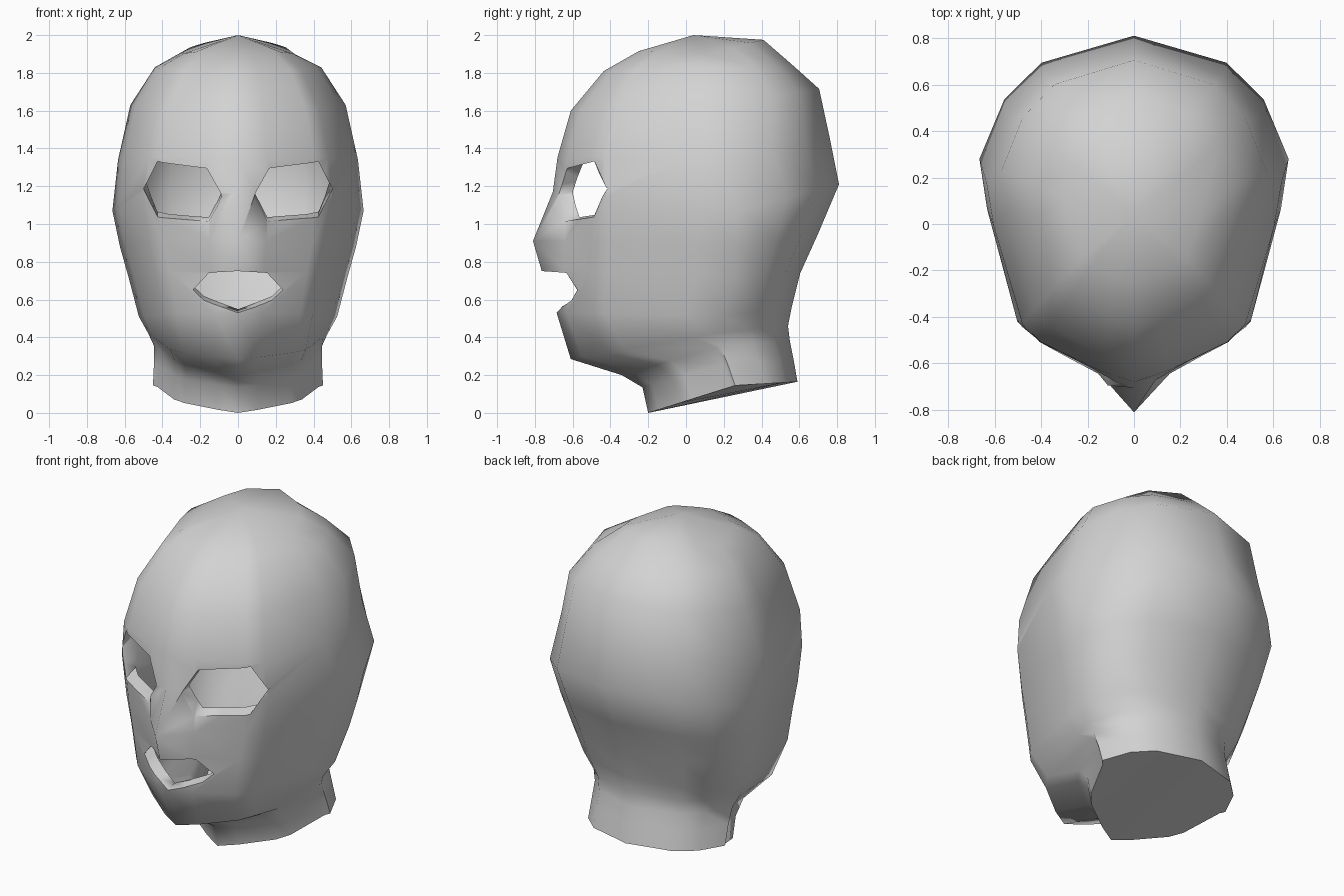
import bpy
import bmesh
import math
from mathutils import Vector

cube = bpy.data.objects.get("Cube")
if cube:
    bpy.data.objects.remove(cube, do_unlink=True)


def make_material(name, colour):
    material = bpy.data.materials.new(name)
    material.use_nodes = True
    material.diffuse_color = colour
    for node in material.node_tree.nodes:
        if node.type == 'BSDF_PRINCIPLED':
            node.inputs["Base Color"].default_value = colour
    return material


def finish_object(name, bm):
    bmesh.ops.recalc_face_normals(bm, faces=bm.faces)
    mesh = bpy.data.meshes.new(name)
    bm.to_mesh(mesh)
    bm.free()
    obj = bpy.data.objects.new(name, mesh)
    bpy.context.collection.objects.link(obj)
    return obj


# Half cross-section, front to back: (share of half width, share of depth)
SECTION = [(0, 1), (.24, .94), (.63, .8), (.755, .71), (.95, .22),
           (1, 0), (.84, -.48), (.6, -.78), (0, -1)]

# Rings, crown to neck: half width, middle y, front y, front z, side z,
# back y, back z, nose projection
RINGS = [
    (.3, .1, -.25, 1.915, 1.9, .41, 1.975, 0),
    (.44, .17, -.435, 1.81, 1.83, .56, 1.845, 0),
    (.57, .23, -.61, 1.6, 1.63, .705, 1.715, 0),
    (.635, .18, -.68, 1.355, 1.34, .76, 1.46, 0),
    (.665, .28, -.705, 1.17, 1.07, .81, 1.21, 0),
    (.625, .27, -.7, .91, .88, .7, .95, .11),
    (.58, .26, -.7, .755, .72, .605, .74, .065),
    (.525, .2, -.685, .53, .51, .56, .56, 0),
    (.475, .15, -.61, .285, .42, .54, .46, 0),
    (.445, .18, -.34, .2, .355, .55, .38, 0),
    (.445, .22, -.23, .135, .26, .57, .28, 0),
    (.45, .26, -.2, 0, .145, .59, .165, 0),
]


def ring_points(ring):
    width, middle, front, front_z, side_z, back, back_z, nose = ring
    # the chin tapers towards the front, and the neck tapers more
    taper = 1 if front_z > .4 else 1.35 if front_z > .25 else 2
    half = []
    for across, along in SECTION:
        if along > 0:
            end, end_z, reach = front, front_z, along ** taper
        else:
            end, end_z, reach = back, back_z, -along
        y = middle + (end - middle) * reach
        z = side_z + (end_z - side_z) * reach
        half.append(Vector((across * width, y, z)))
    half[0].y -= nose
    mirrored = [Vector((-p.x, p.y, p.z)) for p in half[-2:0:-1]]
    return half + mirrored


# Head shell lofted through the rings
bm = bmesh.new()
loops = [[bm.verts.new(p) for p in ring_points(ring)] for ring in RINGS]
count = len(loops[0])
for upper, lower in zip(loops, loops[1:]):
    for i in range(count):
        j = (i + 1) % count
        bm.faces.new((upper[i], lower[i], lower[j], upper[j]))
crown = bm.verts.new((0, .04, 2))
for i in range(count):
    bm.faces.new((crown, loops[0][i], loops[0][(i + 1) % count]))
# neck closed by two halves that meet on the centre line
neck = loops[-1]
back_index = count // 2
bm.faces.new(neck[:back_index + 1])
bm.faces.new(neck[back_index:] + neck[:1])
head = finish_object("hollow_head_mask", bm)
head.data.materials.append(make_material("light grey", (.65, .65, .65, 1)))

wall = head.modifiers.new("wall", 'SOLIDIFY')
wall.thickness = .07
wall.offset = -1


# Openings: outlines on the face, swept inwards and slightly upwards
def make_cutter(name, outline):
    bm = bmesh.new()
    sweep = Vector((0, .25, .07))
    outer = [bm.verts.new(Vector(p) - sweep) for p in outline]
    inner = [bm.verts.new(Vector(p) + sweep) for p in outline]
    bm.faces.new(outer)
    bm.faces.new(inner[::-1])
    for i in range(len(outline)):
        j = (i + 1) % len(outline)
        bm.faces.new((outer[i], inner[i], inner[j], outer[j]))
    bmesh.ops.triangulate(bm, faces=bm.faces)
    cutter = finish_object(name, bm)
    cutter.hide_render = True
    return cutter


def mirror(points):
    return [(-x, y, z) for x, y, z in points]


eye = [(.085, -.68, 1.15), (.165, -.645, 1.29), (.425, -.51, 1.325),
       (.5, -.42, 1.185), (.425, -.51, 1.032), (.155, -.65, 1.012)]
half_mouth = [(0, -.76, .752), (.155, -.65, .735), (.238, -.56, .655),
              (.18, -.61, .595), (0, -.685, .53)]
mouth = half_mouth + mirror(half_mouth[-2:0:-1])
cutters = [make_cutter("left_eye_cutter", eye),
           make_cutter("right_eye_cutter", mirror(eye)),
           make_cutter("mouth_cutter", mouth)]

bpy.ops.object.select_all(action='DESELECT')
bpy.context.view_layer.objects.active = head
head.select_set(True)
bpy.ops.object.modifier_apply(modifier=wall.name)
for cutter in cutters:
    cut = head.modifiers.new("opening", 'BOOLEAN')
    cut.operation = 'DIFFERENCE'
    cut.solver = 'EXACT'
    cut.object = cutter
    bpy.ops.object.modifier_apply(modifier=cut.name)
for cutter in cutters:
    bpy.data.objects.remove(cutter, do_unlink=True)

# Soft skin with crisp opening and neck edges, and a rounded nose ridge
bpy.ops.object.shade_smooth_by_angle(angle=math.radians(60))
points = head.data.vertices
for edge in head.data.edges:
    if all(abs(points[v].co.x) < .001 for v in edge.vertices):
        edge.use_edge_sharp = False
